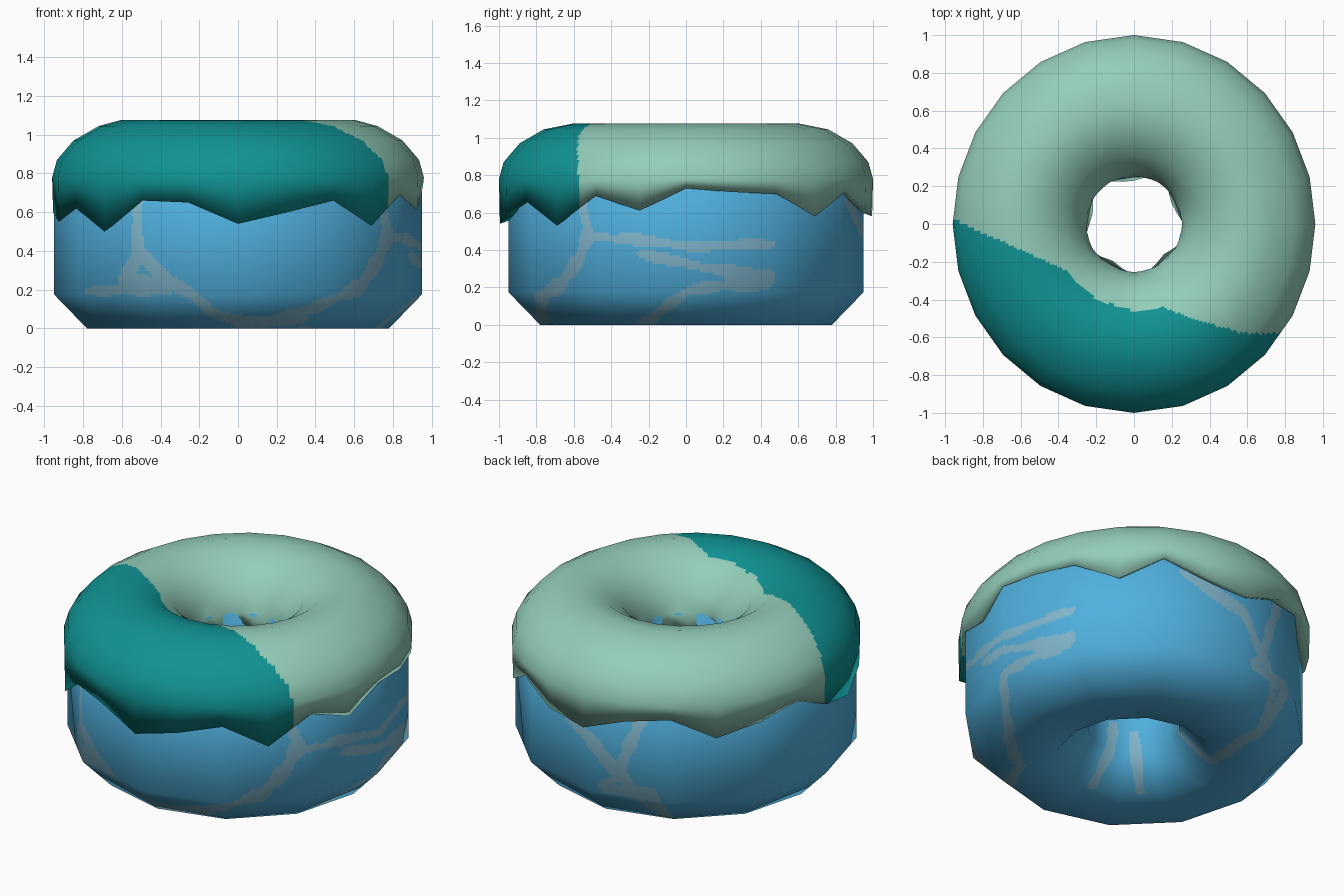
import bpy, math
from mathutils import Vector
from mathutils.kdtree import KDTree

if "Cube" in bpy.data.objects:
    bpy.data.objects.remove(bpy.data.objects["Cube"])


def material(name, srgb):
    m = bpy.data.materials.new(name)
    lin = [((c / 255 + 0.055) / 1.055) ** 2.4 for c in srgb]
    m.diffuse_color = (*lin, 1)
    m.use_nodes = True
    m.node_tree.nodes["Principled BSDF"].inputs["Base Color"].default_value = m.diffuse_color
    return m


DOUGH = material("sky blue dough", (80, 176, 222))
VEIN = material("pale blue vein", (130, 184, 206))
MINT = material("mint icing", (147, 205, 186))
TEAL = material("teal icing", (16, 147, 148))


def polar(deg, r, z):
    a = math.radians(deg)
    return Vector((r * math.cos(a), r * math.sin(a), z))


def ring_loft(name, grid, around, steps, closed, mats, rule):
    """Skin a coarse ring of profiles, cut finely enough to colour by rule.
    Facets stay flat while the normals blend between coarse corners."""
    n, m = len(grid), len(grid[0])

    def corner_normal(i, j):
        p = grid[i][j]
        du = (grid[(i + 1) % n][j] - p).normalized() + (p - grid[i - 1][j]).normalized()
        nxt = grid[i][(j + 1) % m] if closed or j < m - 1 else p
        prv = grid[i][j - 1] if closed or j > 0 else p
        dv = (nxt - p).normalized() + (p - prv).normalized()
        return du.cross(dv).normalized()

    norm = [[corner_normal(i, j) for j in range(m)] for i in range(n)]
    # fine positions along the profile
    cols = [(j, k / s) for j, s in enumerate(steps) for k in range(s)]
    if not closed:
        cols.append((m - 2, 1.0))
    verts, normals = [], []
    for i in range(n):
        i2 = (i + 1) % n
        for a in range(around):
            u = a / around
            for j, v in cols:
                j2 = (j + 1) % m
                for src, out in ((grid, verts), (norm, normals)):
                    out.append(src[i][j].lerp(src[i2][j], u).lerp(
                        src[i][j2].lerp(src[i2][j2], u), v))
    w, rows = len(cols), n * around
    faces = []
    for i in range(rows):
        b = (i + 1) % rows
        for j in range(w if closed else w - 1):
            k = (j + 1) % w
            faces.append((i * w + j, b * w + j, b * w + k, i * w + k))
    me = bpy.data.meshes.new(name)
    me.from_pydata(verts, [], faces)
    for mat in mats:
        me.materials.append(mat)
    for p in me.polygons:
        p.use_smooth = True
        p.material_index = rule(p.center)
    me.update()
    me.normals_split_custom_set_from_vertices([v.normalized() for v in normals])
    ob = bpy.data.objects.new(name, me)
    bpy.context.collection.objects.link(ob)
    return ob


# ---- dough: twelve-sided ring with an octagonal section ----
profile = [(.43, 0), (.78, 0), (.95, .175), (.95, .78),
           (.78, .95), (.43, .95), (.26, .78), (.26, .175)]
dough_grid = [[polar(30 * i, r, z) for r, z in profile] for i in range(12)]


def on_dough(deg, s):
    """Surface point: s >= 0 is height outside, s < 0 runs inward below."""
    if s >= 0:
        r, z = .78 + .17 * min(s / .175, 1), s
    elif s > -.35:
        r, z = .78 + s, 0
    else:
        z = -s - .35
        r = .43 - .17 * min(z / .175, 1)
    flat = math.cos(math.radians(15)) / math.cos(math.radians(deg % 30 - 15))
    return polar(deg, r * flat, z)


# painted veins: half width, then (angle, s) points
veins = [
    (.038, (-124, .68), (-124, .42), (-114, .26), (-105, .17), (-99, .08), (-88, .03), (-66, .05)),
    (.05, (-124, .36), (-130, .23), (-113, .22)),
    (.025, (-146, .19), (-130, .2)),
    (.04, (-80, .02), (-64, .1), (-57, .15), (-46, .22), (-38, .36), (-34, .5), (-38, .68)),
    (.027, (-34, .47), (-16, .455), (1, .42), (29, .43)),
    (.027, (-15, .38), (8, .3), (28, .27)),
    (.065, (15, .25), (27, .245)),
    (.032, (14, .22), (1, .18), (-15, .02), (-29, -.08), (-50, -.12), (-64, -.02)),
    (.035, (68, .67), (90, .5), (101, .3), (96, .21), (113, .21), (118, .03)),
    (.035, (110, .7), (101, .32), (111, .12), (124, -.15), (146, -.33), (150, -.65)),
    (.03, (264, -.36), (258, -.65)),
    (.03, (225, -.36), (230, -.65)),
]
samples = []
for width, *pts in veins:
    for (a0, s0), (a1, s1) in zip(pts, pts[1:]):
        for k in range(41):
            t = k / 40
            wob = 1 + .2 * math.sin(.35 * (a0 + (a1 - a0) * t) + 30 * (s0 + (s1 - s0) * t))
            samples.append((on_dough(a0 + (a1 - a0) * t, s0 + (s1 - s0) * t), width * wob))
tree = KDTree(len(samples))
for i, (co, _) in enumerate(samples):
    tree.insert(co, i)
tree.balance()


def vein_rule(c):
    return int(any(d < samples[i][1] for _, i, d in tree.find_n(c, 6)))


ring_loft("dough", dough_grid, 32, [18, 14, 40, 1, 1, 1, 14, 12], True,
          [DOUGH, VEIN], vein_rule)

# ---- icing: twenty-four-sided cap with a dripping edge ----
# drip heights every 15 degrees, starting at +x
drip = [.73, .71, .70, .58, .71, .62, .58, .67, .70, .58, .64, .70,
        .60, .55, .62, .50, .66, .65, .54, .60, .66, .53, .69, .61]
icing_grid = []
for i, e in enumerate(drip):
    deg = 15 * i
    a = math.radians(deg)
    R = .96 + .04 * math.sin(a) ** 2
    ri = .25 + .025 * math.cos(5 * a + 1)
    ei = .66 + .07 * math.sin(7 * a)
    section = [(.925, e + .025), (R - .005, e), (R, .78), (R - .025, .87), (R - .11, .97),
               (R - .24, 1.045), (.61, 1.075), (.48, 1.045), (.36, .97), (.285, .87),
               (.255, .78), (ri, ei), (.285, ei + .025)]
    icing_grid.append([polar(deg, r, z) for r, z in section])

# teal covers everything in front of this line seen from above
border = [(-1.1, .07), (-.95, .02), (-.37, -.24), (-.2, -.4), (0, -.46),
          (.15, -.44), (.4, -.53), (.6, -.58), (1.1, -.57)]


def teal_rule(c):
    for (x0, y0), (x1, y1) in zip(border, border[1:]):
        if x0 <= c.x <= x1:
            return int(c.y < y0 + (y1 - y0) * (c.x - x0) / (x1 - x0))
    return 0


ring_loft("icing", icing_grid, 12, [2] + [8] * 10 + [2], False, [MINT, TEAL], teal_rule)
